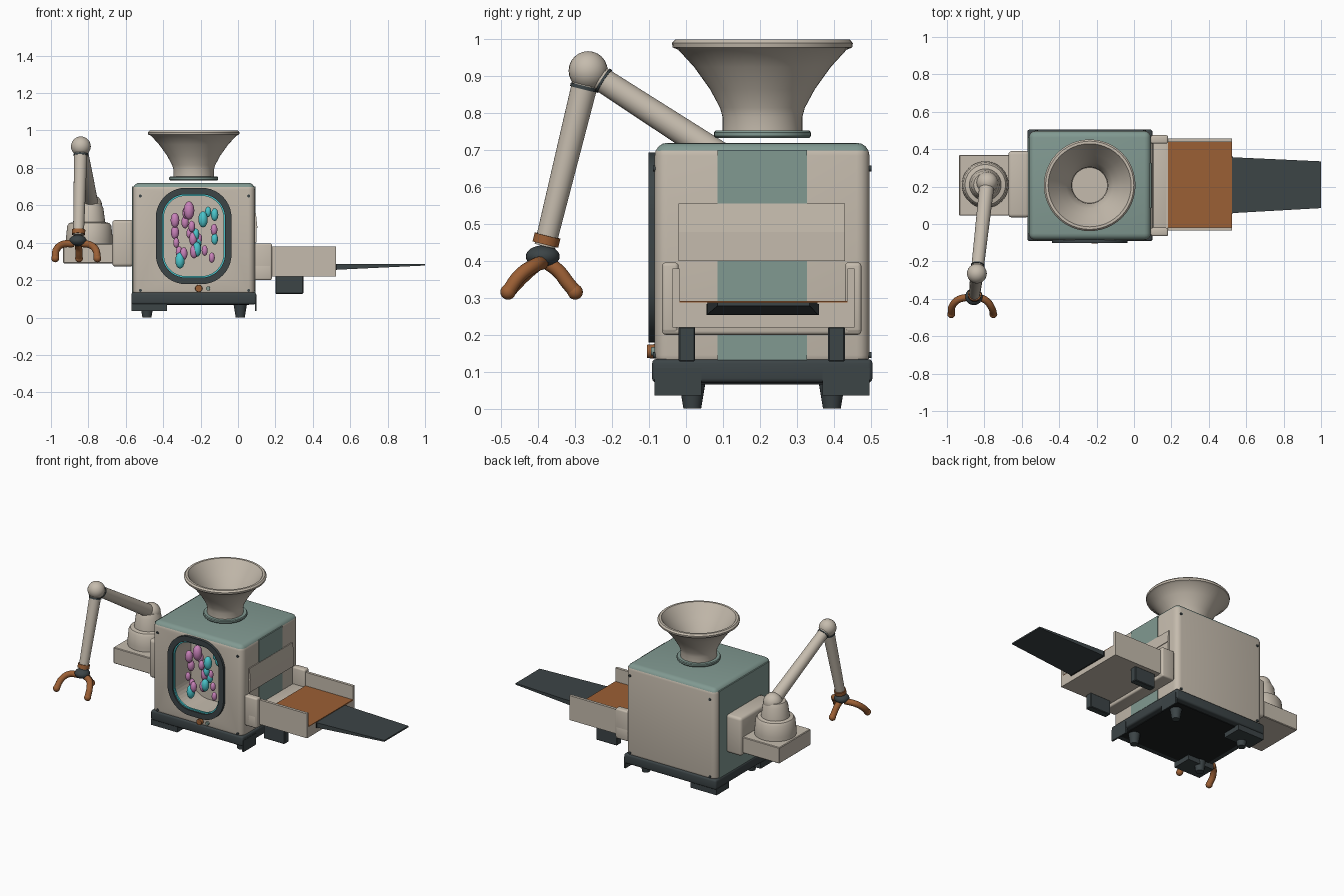
import bpy, bmesh, math
from mathutils import Vector, Matrix

if "Cube" in bpy.data.objects:
    bpy.data.objects.remove(bpy.data.objects["Cube"])


def mat(name, c):
    m = bpy.data.materials.new(name)
    m.diffuse_color = (*c, 1)
    m.use_nodes = True
    m.node_tree.nodes["Principled BSDF"].inputs["Base Color"].default_value = m.diffuse_color
    return m


CREAM = mat("warm_cream", (0.56, 0.50, 0.42))
TEAL = mat("sage_teal", (0.22, 0.32, 0.285))
DARK = mat("charcoal", (0.045, 0.058, 0.062))
BLACK = mat("near_black", (0.012, 0.014, 0.015))
ORANGE = mat("burnt_orange", (0.33, 0.115, 0.035))
CYAN = mat("bright_cyan", (0.07, 0.56, 0.60))
PINK = mat("orchid_pink", (0.57, 0.22, 0.48))


def finish(name, bm, m, smooth=True):
    bmesh.ops.recalc_face_normals(bm, faces=bm.faces)
    me = bpy.data.meshes.new(name)
    bm.to_mesh(me)
    bm.free()
    me.materials.append(m)
    ob = bpy.data.objects.new(name, me)
    bpy.context.collection.objects.link(ob)
    bpy.ops.object.select_all(action='DESELECT')
    bpy.context.view_layer.objects.active = ob
    ob.select_set(True)
    if smooth:
        bpy.ops.object.shade_smooth_by_angle(angle=math.radians(35))
    return ob


def box(name, x, y, z, m, bevel=0.0, seg=3):
    """Box given by its (min, max) range on each axis."""
    bm = bmesh.new()
    bmesh.ops.create_cube(bm, size=1)
    for v in bm.verts:
        v.co = [r[0] if c < 0 else r[1] for c, r in zip(v.co, (x, y, z))]
    if bevel:
        bmesh.ops.bevel(bm, geom=bm.edges[:], offset=bevel, segments=seg,
                        profile=0.5, affect='EDGES')
    return finish(name, bm, m, bevel > 0)


def lathe(name, cx, cy, prof, m, n=48):
    """Revolve (radius, z) points about a vertical axis."""
    bm = bmesh.new()
    vs = [bm.verts.new((cx + r, cy, z)) for r, z in prof]
    es = [bm.edges.new(p) for p in zip(vs, vs[1:])]
    bmesh.ops.spin(bm, geom=vs + es, cent=(cx, cy, 0), axis=(0, 0, 1),
                   angle=2 * math.pi, steps=n)
    bmesh.ops.remove_doubles(bm, verts=bm.verts[:], dist=1e-5)
    return finish(name, bm, m)


def rod(name, a, b, r1, r2, m, n=24):
    a, b = Vector(a), Vector(b)
    bm = bmesh.new()
    rot = (b - a).to_track_quat('Z', 'Y').to_matrix().to_4x4()
    bmesh.ops.create_cone(bm, cap_ends=True, segments=n, radius1=r1, radius2=r2,
                          depth=(b - a).length,
                          matrix=Matrix.Translation((a + b) / 2) @ rot)
    return finish(name, bm, m)


def ball(name, c, r, m, n=24):
    bm = bmesh.new()
    bmesh.ops.create_uvsphere(bm, u_segments=n, v_segments=n // 2, radius=1,
                              matrix=Matrix.Translation(c) @ Matrix.Diagonal((*r, 1)))
    return finish(name, bm, m)


def outline(w, h, r, n=10):
    """Rounded rectangle points around the window centre."""
    pts = []
    for k, (sx, sz) in enumerate(((1, 1), (-1, 1), (-1, -1), (1, -1))):
        for i in range(n + 1):
            t = math.pi / 2 * (k + i / n)
            pts.append((WX + sx * (w / 2 - r) + r * math.cos(t),
                        WZ + sz * (h / 2 - r) + r * math.sin(t)))
    return pts


def ring(name, outer, inner, y0, y1, m):
    bm = bmesh.new()
    loops = [[bm.verts.new((x, y, z)) for x, z in p]
             for p, y in ((outer, y0), (inner, y0), (inner, y1), (outer, y1))]
    n = len(outer)
    for k in range(4):
        a, b = loops[k], loops[(k + 1) % 4]
        for i in range(n):
            bm.faces.new((a[i], a[(i + 1) % n], b[(i + 1) % n], b[i]))
    return finish(name, bm, m)


WX, WZ = -0.237, 0.436

# Main body with a recessed window and coloured top
body = box("body", (-0.562, 0.09), (-0.085, 0.497), (0.11, 0.72), CREAM, 0.035, 4)
bm = bmesh.new()
pts = outline(0.335, 0.445, 0.125)
rows = [[bm.verts.new((x, y, z)) for x, z in pts] for y in (-0.2, 0.09)]
for i in range(len(pts)):
    j = (i + 1) % len(pts)
    bm.faces.new((rows[0][i], rows[0][j], rows[1][j], rows[1][i]))
bm.faces.new(rows[0])
bm.faces.new(rows[1])
cutter = finish("window_cutter", bm, CREAM, False)
cutter.hide_render = True
mod = body.modifiers.new("window", 'BOOLEAN')
mod.object, mod.operation, mod.solver = cutter, 'DIFFERENCE', 'EXACT'
bpy.context.view_layer.objects.active = body
while body.modifiers[0] != mod:
    bpy.ops.object.modifier_move_up(modifier=mod.name)
bpy.ops.object.modifier_apply(modifier=mod.name)
bpy.data.objects.remove(cutter)
body.data.materials.clear()
body.data.materials.append(CREAM)
body.data.materials.append(TEAL)
for p in body.data.polygons:
    p.material_index = int(p.center.z > 0.68 and p.normal.z > 0.45)

# Window frame, glowing trim and beads
ring("window_frame", outline(0.405, 0.515, 0.16), outline(0.335, 0.445, 0.125),
     -0.102, -0.08, DARK)
ring("window_trim", outline(0.335, 0.445, 0.125), outline(0.319, 0.429, 0.117),
     -0.092, -0.08, CYAN)
PINKS = [(-.262, .572, 1.6), (-.337, .52, 1.3), (-.337, .455, 1.2), (-.283, .51, 1.1),
         (-.33, .4, .9), (-.247, .487, 1), (-.24, .42, 1.2), (-.208, .422, .9),
         (-.29, .342, 1.1), (-.235, .353, 1.2), (-.178, .358, .9), (-.128, .47, 1),
         (-.14, .32, .9), (-.315, .35, 1), (-.28, .56, 1), (-.26, .45, .9)]
CYANS = [(-.187, .525, 1.4), (-.125, .55, 1.1), (-.225, .445, 1), (-.125, .42, 1),
         (-.31, .305, 1.4), (-.22, .365, 1.3), (-.16, .565, .9), (-.215, .4, 1.1)]
for m, beads in ((PINK, PINKS), (CYAN, CYANS)):
    for i, (x, z, s) in enumerate(beads):
        ball("bead", (x, -0.045 + 0.02 * (i % 4), z), (.018 * s, .018 * s, .031 * s), m, 16)

# Front controls and corner screws
rod("start_button", (-.21, -.105, .155), (-.21, -.08, .155), .018, .02, ORANGE)
rod("small_button", (-.16, -.095, .155), (-.16, -.08, .155), .011, .012, TEAL)
for x in (-.522, .057):
    for z in (.145, .65):
        for y in (-.085, .497):
            rod("screw", (x, y - .005, z), (x, y + .005, z), .008, .008, DARK, 12)

# Side panels
box("right_panel", (.086, .094), (.085, .327), (.132, .70), TEAL)
box("left_panel", (-.566, -.558), (-.05, .462), (.132, .70), TEAL)

# Plinth, corner plates and feet
box("plinth", (-.57, .098), (-.092, .505), (.07, .134), DARK, .012)
box("plinth_underside", (-.53, .06), (-.05, .465), (.066, .075), BLACK)
for y in ((-.085, .042), (.37, .497)):
    box("left_foot_block", (-.57, -.38), y, (.035, .075), DARK)
    box("right_foot_plate", (.09, .1), y, (.035, .11), DARK)
for x in (-.487, .012):
    for y in (.017, .395):
        rod("foot", (x, y, 0), (x, y, .072), .024, .036, DARK)

# Hopper and its collar
lathe("hopper", WX, .207, [(0, .752), (.108, .752), (.108, .79), (.115, .815),
      (.142, .865), (.185, .925), (.228, .972), (.243, .978), (.245, .99), (.236, 1.0),
      (.222, 1.0), (.212, .985), (.165, .92), (.125, .86), (.098, .81), (.095, .775),
      (0, .775)], CREAM)
lathe("hopper_collar", WX, .207, [(0, .733), (.127, .733), (.131, .738), (.131, .748),
      (.127, .753), (0, .753)], TEAL)

# Outlet hood on the right side
box("hood_lower", (.088, .1), (-.02, .43), (.40, .478), CREAM)
hood = box("hood_upper", (.088, .104), (-.02, .43), (.478, .555), CREAM)
for v in hood.data.vertices:
    if v.co.x > .1 and v.co.z > .5:
        v.co.x = .096

# Conveyor: cradle, bed, belt, guards, legs and chute
box("cradle_beam", (.09, .18), (-.065, .475), (.20, .285), CREAM, .01)
for y in ((-.065, -.02), (.43, .475)):
    box("cradle_post", (.09, .182), y, (.205, .396), CREAM, .01)
box("conveyor_bed", (.17, .525), (-.036, .456), (.22, .288), CREAM)
box("belt", (.182, .525), (-.018, .438), (.284, .292), ORANGE)
for y in ((-.036, -.018), (.438, .456)):
    box("guard", (.18, .525), y, (.286, .38), CREAM)
for y in ((-.02, .025), (.385, .43)):
    box("conveyor_leg", (.2, .35), y, (.127, .222), DARK, .004, 1)
chute = box("chute", (.52, 1.0), (.058, .357), (.255, .287), DARK)
for v in chute.data.vertices:
    if v.co.x > .9:
        v.co.y = .085 if v.co.y < .2 else .335
        v.co.z = .278 if v.co.z < .27 else .287
box("chute_lip", (.52, .53), (.056, .36), (.253, .283), BLACK)

# Arm mount on the left side
box("arm_bracket", (-.672, -.56), (.035, .39), (.272, .522), CREAM, .018)
box("arm_shelf", (-.935, -.65), (.045, .37), (.29, .395), CREAM, .004, 1)
lathe("arm_pedestal", -.795, .21, [(0, .38), (.125, .38), (.125, .42), (.118, .49),
      (.108, .505), (.085, .51), (.075, .585), (.062, .61), (0, .615)], CREAM)

# Jointed arm
S, E, W = Vector((-.785, .222, .60)), Vector((-.84, -.265, .915)), Vector((-.853, -.382, .44))
ball("shoulder", S, (.058,) * 3, CREAM)
rod("upper_arm", S, E, .04, .033, CREAM)
ball("elbow", E, (.053,) * 3, CREAM)
rod("elbow_ring_upper", E.lerp(S, .08), E.lerp(S, .092), .037, .037, DARK)
rod("elbow_ring_lower", E.lerp(W, .085), E.lerp(W, .105), .038, .038, DARK)
rod("forearm", E, W, .036, .029, CREAM)
rod("wrist_band", E.lerp(W, .94), E.lerp(W, .99), .036, .036, ORANGE)
P = W + Vector((-.003, -.006, -.028))
ball("palm", P, (.046, .046, .03), DARK)

# Three curled fingers
FINGERS = [[(-.88, -.39, .395), (-.94, -.405, .39), (-.972, -.44, .36), (-.977, -.482, .316)],
           [(-.83, -.39, .395), (-.79, -.41, .388), (-.76, -.45, .36), (-.752, -.482, .316)],
           [(-.856, -.375, .395), (-.852, -.345, .372), (-.85, -.32, .34), (-.85, -.3, .316)]]
for pts in FINGERS:
    cu = bpy.data.curves.new("finger", 'CURVE')
    cu.dimensions, cu.bevel_depth, cu.bevel_resolution = '3D', .019, 4
    sp = cu.splines.new('BEZIER')
    sp.bezier_points.add(3)
    for bp, co in zip(sp.bezier_points, pts):
        bp.co = co
        bp.handle_left_type = bp.handle_right_type = 'AUTO'
    cu.materials.append(ORANGE)
    bpy.context.collection.objects.link(bpy.data.objects.new("finger", cu))
    ball("fingertip", pts[-1], (.021,) * 3, ORANGE, 16)
